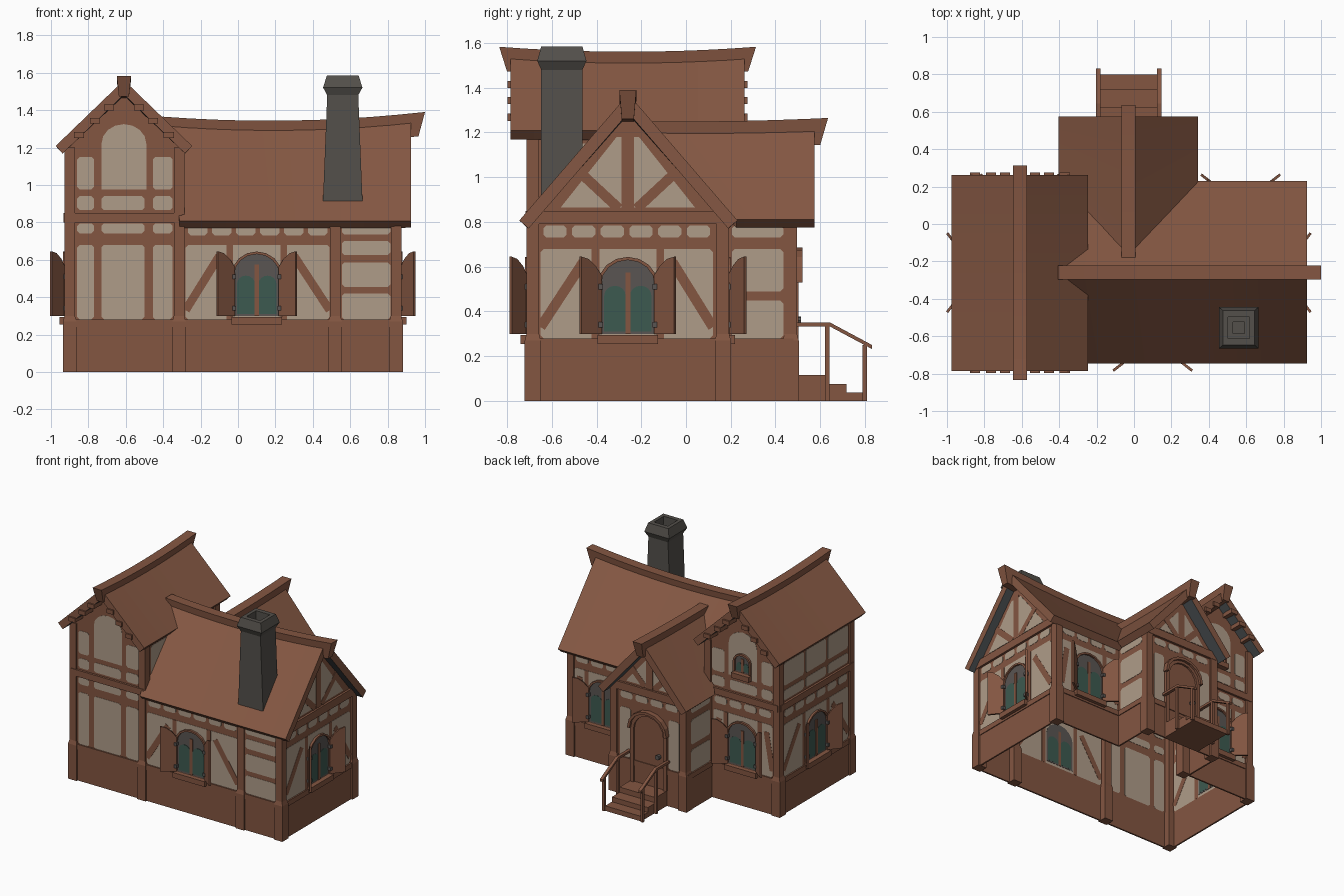
import bpy, bmesh, math
from mathutils import Vector as V

if "Cube" in bpy.data.objects:
    bpy.data.objects.remove(bpy.data.objects["Cube"])

COLS = {"timber_brown": (.228, .092, .053), "roof_brown": (.235, .097, .056),
        "plaster_cream": (.43, .335, .25), "glass_teal": (.046, .10, .08),
        "stone_grey": (.088, .08, .07), "underside_slate": (.07, .08, .085),
        "iron_grey": (.10, .09, .085)}
MATS = []
for n, c in COLS.items():
    m = bpy.data.materials.new(n)
    m.diffuse_color = (*c, 1)
    m.use_nodes = True
    m.node_tree.nodes["Principled BSDF"].inputs["Base Color"].default_value = m.diffuse_color
    MATS.append(m)
BROWN, ROOF, CREAM, GLASS, STONE, SLATE, IRON = range(7)
PARTS = {}


def loft(part, rings, mats, caps=True):
    """Skin a list of point rings; mats is one index or one per ring edge."""
    bm = PARTS.setdefault(part, bmesh.new())
    n = len(rings[0])
    mats = [mats] * n if isinstance(mats, int) else mats
    vs = [[bm.verts.new(p) for p in r] for r in rings]
    fs = []
    for a, b in zip(vs, vs[1:]):
        for i in range(n):
            f = bm.faces.new((a[i], a[(i + 1) % n], b[(i + 1) % n], b[i]))
            f.material_index = mats[i]
            fs.append(f)
    if caps:
        for r in (vs[0], vs[-1]):
            f = bm.faces.new(r)
            f.material_index = mats[0]
            fs.append(f)
    bmesh.ops.recalc_face_normals(bm, faces=fs)


def rect(x, y, hx, hy, z):
    return [(x - hx, y - hy, z), (x + hx, y - hy, z), (x + hx, y + hy, z), (x - hx, y + hy, z)]


def box(part, x0, x1, y0, y1, z0, z1, mat=BROWN):
    a = ((x0 + x1) / 2, (y0 + y1) / 2, (x1 - x0) / 2, (y1 - y0) / 2)
    loft(part, [rect(*a, z0), rect(*a, z1)], mat)


# ---- wall-plane helpers: u is the world coordinate along the wall, v height, d outward
def wall(axis, pos, sign):
    U, N = (V((1, 0, 0)), V((0, 1, 0))) if axis == 'x' else (V((0, 1, 0)), V((1, 0, 0)))
    return N * pos, U, N * sign


def at(w, u, v, d):
    return w[0] + w[1] * u + V((0, 0, v)) + w[2] * d


def slab(part, w, pts, d0, d1, mat=BROWN):
    loft(part, [[at(w, u, v, d) for u, v in pts] for d in (d0, d1)], mat)


def quad(u0, u1, v0, v1):
    return [(u0, v0), (u1, v0), (u1, v1), (u0, v1)]


def bay(w, u0, u1, v0, v1):
    c = .014
    slab("plaster_panels", w, [(u0 + c, v0), (u1 - c, v0), (u1, v0 + c), (u1, v1 - c),
         (u1 - c, v1), (u0 + c, v1), (u0, v1 - c), (u0, v0 + c)], -.0035, .0035, CREAM)


def brace(w, u0, v0, u1, v1, wd=.04):
    L = math.hypot(u1 - u0, v1 - v0)
    a, b = -(v1 - v0) / L * wd / 2, (u1 - u0) / L * wd / 2
    slab("wall_braces", w, [(u0 + a, v0 + b), (u1 + a, v1 + b), (u1 - a, v1 - b), (u0 - a, v0 - b)],
         -.0049, .0049)


def arc(uc, vs, half, rise, n=8):
    return [(uc + half * math.cos(math.pi * i / n), vs + rise * math.sin(math.pi * i / n))
            for i in range(n + 1)]


def arch(uc, v0, vs, half, rise):
    return [(uc - half, v0), (uc + half, v0)] + arc(uc, vs, half, rise)


def arch_frame(part, w, uc, v0, vs, half, rise, t, d):
    out = [(uc + half + t, v0)] + arc(uc, vs, half + t, rise + t) + [(uc - half - t, v0)]
    inn = [(uc + half, v0)] + arc(uc, vs, half, rise) + [(uc - half, v0)]
    loft(part, [[at(w, *o, 0), at(w, *o, d), at(w, *i, d), at(w, *i, 0)]
                for o, i in zip(out, inn)], BROWN)


def window(w, uc, z0=.30, vs=.52, half=.12, rise=.11, shutters=True):
    slab("window_backs", w, arch(uc, z0, vs, half, rise), -.0055, .006, IRON)
    for s in (-1, 1):
        slab("window_panes", w, arch(uc + s * half * .48, z0 + .01, vs - .05, half * .40, .045),
             -.006, .008, GLASS)
    slab("window_mullions", w, quad(uc - .011, uc + .011, z0, vs + rise * .5), -.007, .012)
    arch_frame("window_frames", w, uc, z0, vs, half, rise, .014, .02)
    slab("window_sills", w, quad(uc - half - .015, uc + half + .015, z0 - .045, z0 - .005), 0, .04)
    if not shutters:
        return
    a = math.radians(38)
    prof = [(0, .30), (.115, .30), (.115, .645), (.075, .635), (.035, .605), (0, .56)]
    for s in (-1, 1):
        h = uc + s * (half + .005)
        loft("shutters", [[at(w, h + s * (p * math.cos(a) - k * math.sin(a)), v,
                              .008 + p * math.sin(a) + k * math.cos(a)) for p, v in prof]
                          for k in (0, .014)], BROWN)
        for v in (.34, .51):
            slab("shutter_hinges", w, quad(h - .014, h + .014, v - .012, v + .012), .005, .03, IRON)


def row(w, u0, u1, v0, v1, n):
    p = (u1 - u0) / n
    for i in range(n):
        bay(w, u0 + i * p + .012, u0 + (i + 1) * p - .012, v0, v1)


def lower(w, u0, u1, win=None):
    """Ground-floor timbering, with an optional shuttered window."""
    bay(w, u0, u1, .28, .68)
    row(w, u0, u1, .73, .785, max(2, round((u1 - u0) / .135)))
    if win is not None:
        for s, e in ((-1, u0), (1, u1)):
            brace(w, e, .33, win + s * .20, .62, .045)
            brace(w, win + s * .145, .28, win + s * .145, .68, .035)
        window(w, win)


def base(w, u0, u1):
    slab("stone_base", w, quad(u0, u1, 0, .28), -.004, .008)
    slab("base_trim", w, quad(u0, u1, .24, .28), 0, .014)


def sheet(w, u0, u1, z0, z1):
    slab("walls", w, quad(u0, u1, z0, z1), -.0015, .0015)


def gable(w, c, half, ze, za):
    slab("walls", w, [(c - half, .24), (c + half, .24), (c + half, ze), (c, za), (c - half, ze)],
         -.0015, .0015)


YF, YB, XL, XM, XR = -.70, .18, -.915, -.30, .86
PL, PR, PY, PC, LC, MC = -.345, .29, .48, -.03, -.61, -.26
front, back = wall('x', YF, -1), wall('x', YB, 1)
left, right = wall('y', XL, -1), wall('y', XR, 1)
porch = wall('x', PY, 1)

# ---- tall left wing: front and back gables
for w in (front, back):
    gable(w, LC, .305, 1.21, 1.51)
    slab("floor_beams", w, quad(XL, XM, .80, .85), 0, .018)
    for a, b in ((-.25, -.16), (-.12, .11), (.155, .26)):
        bay(w, LC + a, LC + b, .865, .94)
        if a != -.12:
            bay(w, LC + a, LC + b, .975, 1.15)
        if w is front:
            bay(w, LC + a, LC + b, .28, .68)
            bay(w, LC + a, LC + b, .74, .795)
    slab("plaster_panels", w, arch(LC, .975, 1.22, .12, .105), -.0035, .0035, CREAM)
lower(back, -.86, -.36, LC)
window(back, LC, 1.02, 1.10, .06, .05, False)
# left side
sheet(left, YF, YB, .24, 1.21)
lower(left, -.65, .13, MC)
slab("floor_beams", left, quad(YF, YB, .80, .85), 0, .018)
row(left, -.66, .14, .865, .94, 3)
row(left, -.66, .14, .975, 1.15, 3)
# inner side above the main roof
inner = wall('y', XM, 1)
sheet(inner, YF, YB, .78, 1.21)
row(inner, -.64, .12, .88, 1.15, 3)

# ---- main wing
sheet(front, XM, XR, .24, .80)
lower(front, -.28, .49, .10)
for v0, v1 in ((.28, .42), (.455, .585), (.625, .70), (.735, .785)):
    bay(front, .555, .815, v0, v1)
gable(right, MC, .44, .79, 1.31)
lower(right, -.65, .12, MC)
slab("floor_beams", right, quad(YF, YB, .79, .85), 0, .018)
sheet(back, PR, XR, .24, .80)
lower(back, .31, .815, .57)

# ---- porch wing
gable(porch, PC, .315, .81, 1.18)
slab("floor_beams", porch, quad(PL, PR, .79, .85), 0, .018)
for a, b in ((-.28, -.19), (.13, .22)):
    bay(porch, a, b, .28, .66)
row(porch, -.28, .23, .73, .78, 4)
for pos, sgn in ((PL, -1), (PR, 1)):
    w = wall('y', pos, sgn)
    sheet(w, YB, PY, .24, .81)
    base(w, YB, PY)
    for v0, v1 in ((.28, .45), (.49, .68), (.73, .785)):
        bay(w, .205, .435, v0, v1)

# gable plaster with king post and struts
for w, c, b, t, top in ((right, MC, .30, .05, 1.18), (porch, PC, .20, .035, 1.06)):
    slab("plaster_panels", w, [(c - b, .865), (c + b, .865), (c + t, top), (c - t, top)],
         -.0035, .0035, CREAM)
    brace(w, c, .85, c, top + .02, .055)
    for s in (-1, 1):
        brace(w, c + s * .04, .86, c + s * b * .8, .86 + b * .62, .045)

# ---- base skirts and corner posts
base(front, XL, XR)
base(left, YF, YB)
base(right, YF, YB)
base(back, XL, PL)
base(back, PR, XR)
base(porch, PL, PR)
for x, y, z in ((-.90, -.685, 1.2), (-.315, -.685, 1.2), (-.90, .165, 1.2), (-.315, .165, 1.2),
                (.52, -.685, .8), (.845, -.685, .79), (.845, .165, .79), (.268, .468, .8), (-.32, .468, .8)):
    box("corner_posts", x - .028, x + .028, y - .028, y + .028, .2, z)
    loft("post_feet", [rect(x, y, k, k, h) for k, h in ((.036, 0), (.036, .27), (.028, .30))], BROWN)


# ---- roofs: two sagging slopes plus a flared ridge beam
def pos(axis, c, a, b, z):
    return (a, c + b, z) if axis == 'x' else (c + b, a, z)


def sagz(t, z0, z1, sag):
    return z0 + (z1 - z0) * t - 4 * sag * t * (1 - t)


def roof(part, axis, c, half, ez, eave0, ridge0, end, z0, z1, sag, th=.055, n=10):
    for s in (-1, 1):
        rings = []
        for i in range(n + 1):
            t = i / n
            rz, ae, ar = sagz(t, z0, z1, sag), eave0 + (end - eave0) * t, ridge0 + (end - ridge0) * t
            g = math.atan2(rz - ez, half)
            rings.append([pos(axis, c, ar, 0, rz), pos(axis, c, ae, s * half, ez),
                          pos(axis, c, ae, s * (half - th * math.sin(g)), ez - th * math.cos(g)),
                          pos(axis, c, ar, 0, rz - th / math.cos(g))])
        loft(part, rings, [ROOF, ROOF, SLATE, ROOF])


def ridge(part, axis, c, a0, a1, z0, z1, sag, h, n=10):
    rings = []
    for i in range(n + 1):
        t = i / n
        z, a = sagz(t, z0, z1, sag), a0 + (a1 - a0) * t
        lo = a0 + .035 + (a1 - a0 - .07) * t
        rings.append([pos(axis, c, a, -.038, z), pos(axis, c, a, .038, z),
                      pos(axis, c, lo, .027, z - h), pos(axis, c, lo, -.027, z - h)])
    loft(part, rings, BROWN)


roof("left_roof", 'y', LC, .365, 1.208, -.785, -.785, .262, 1.56, 1.56, .02)
ridge("left_ridge_beam", 'y', LC, -.835, .313, 1.583, 1.583, .022, .11)
roof("main_roof", 'x', -.2575, .4875, .807, -.312, -.40, .925, 1.355, 1.372, .033)
ridge("main_ridge_beam", 'x', -.26, -.405, 1.0, 1.365, 1.39, .033, .13)
roof("porch_roof", 'y', PC, .3725, .812, .225, -.18, .575, 1.235, 1.243, .005)
ridge("porch_ridge_beam", 'y', PC, -.18, .635, 1.25, 1.265, .006, .12)

# purlin ends under the left gables
for s in (-1, 1):
    for o, z in ((.08, 1.417), (.155, 1.345), (.24, 1.27)):
        x = LC + s * o
        for y0, y1 in ((-.797, -.70), (.18, .275)):
            box("purlin_ends", x - .027, x + .027, y0, y1, z - .018, z + .014)

# ---- chimney with flared hollow cap
CX, CY = .56, -.555
loft("chimney", [rect(CX, CY, hx, hy, z) for hx, hy, z in
     ((.108, .092, .85), (.083, .092, 1.48), (.105, .11, 1.52), (.085, .092, 1.585),
      (.058, .058, 1.585), (.058, .058, 1.50), (.03, .03, 1.50), (.03, .03, 1.47))], STONE)

# ---- door with arched frame and hood
slab("door", porch, arch(PC, .115, .52, .125, .125), -.0055, .008)
arch_frame("door_frame", porch, PC, .115, .52, .125, .125, .03, .022)
arch_frame("door_hood", porch, PC, .53, .54, .145, .125, .02, .04)
slab("door_knob", porch, [(-.115 + .018 * math.cos(k * math.pi / 4), .36 + .018 * math.sin(k * math.pi / 4))
     for k in range(8)], .006, .035, IRON)

# ---- steps and handrails
for y0, y1, z in ((.48, .625, .115), (.625, .718, .075), (.718, .80, .038)):
    box("steps", -.18, .125, y0, y1, 0, z)
for x in (-.19, .135):
    for y, z in ((.632, .34), (.80, .25)):
        box("rail_posts", x - .01, x + .01, y - .01, y + .01, 0, z)
    loft("handrails", [[(x + dx, y, z + dz) for dx, dz in ((-.012, 0), (.012, 0), (.012, .018), (-.012, .018))]
                       for y, z in ((.485, .332), (.645, .332), (.832, .232))], BROWN)

# ---- turn the collected parts into objects
for name, bm in PARTS.items():
    me = bpy.data.meshes.new(name)
    bm.to_mesh(me)
    bm.free()
    for m in MATS:
        me.materials.append(m)
    bpy.context.collection.objects.link(bpy.data.objects.new(name, me))
